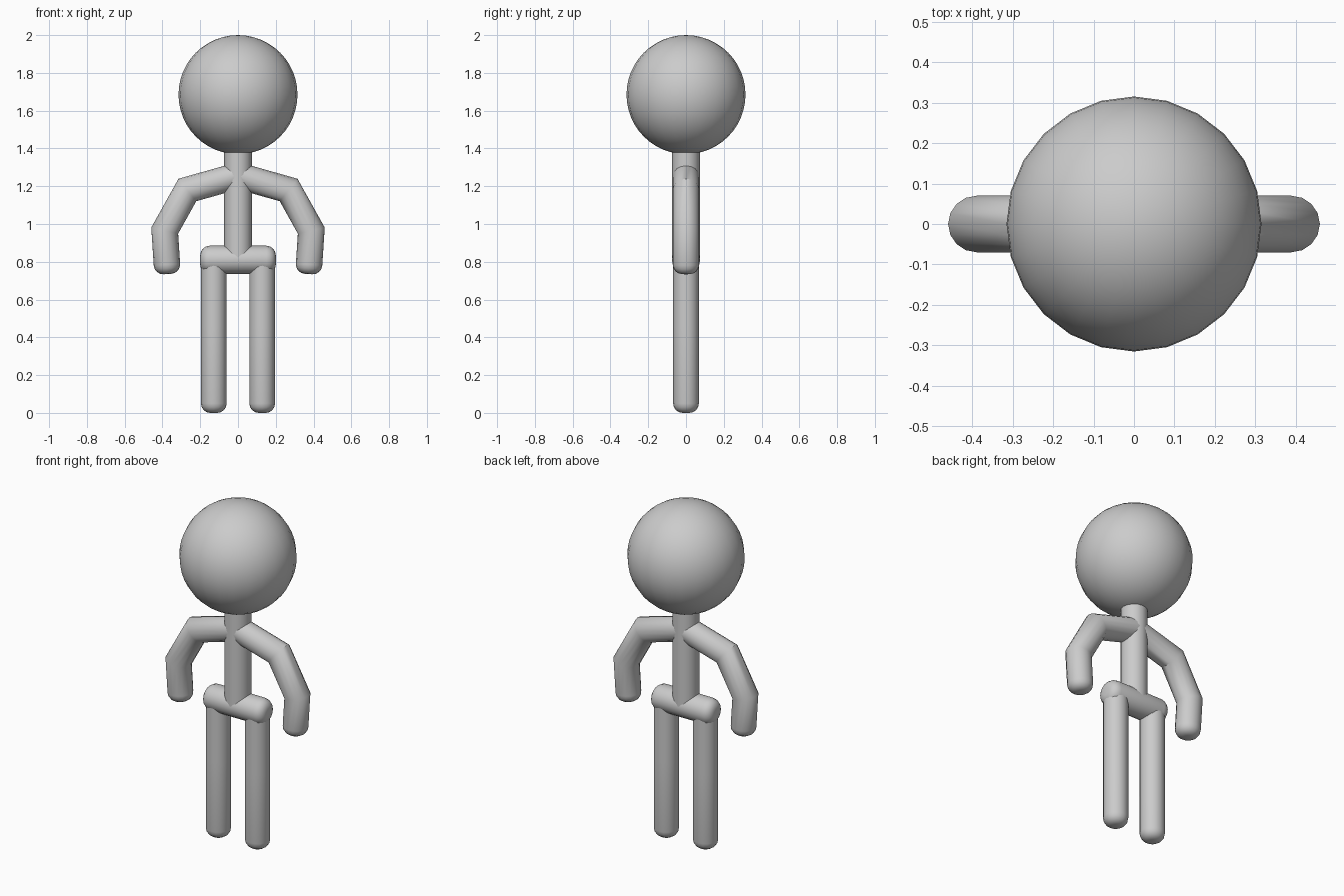
import bpy, bmesh, math
from mathutils import Vector

if "Cube" in bpy.data.objects:
    bpy.data.objects.remove(bpy.data.objects["Cube"])

SIDES = 16
grey = bpy.data.materials.new("light_grey")
grey.diffuse_color = (0.6, 0.6, 0.6, 1)
grey.use_nodes = True
grey.node_tree.nodes["Principled BSDF"].inputs["Base Color"].default_value = grey.diffuse_color


def finish(name, bm):
    bmesh.ops.recalc_face_normals(bm, faces=bm.faces)
    mesh = bpy.data.meshes.new(name)
    bm.to_mesh(mesh)
    bm.free()
    mesh.materials.append(grey)
    obj = bpy.data.objects.new(name, mesh)
    bpy.context.collection.objects.link(obj)
    for o in bpy.context.selected_objects:
        o.select_set(False)
    obj.select_set(True)
    bpy.context.view_layer.objects.active = obj
    bpy.ops.object.shade_smooth_by_angle(angle=math.radians(40))
    return obj


def tube(name, path, radius, round_start=True, round_end=True, bevel=0.05):
    """Round tube along (x, z) points with mitred bends and softly rounded ends."""
    pts = [Vector((x, 0, z)) for x, z in path]
    dirs = [(b - a).normalized() for a, b in zip(pts, pts[1:])]
    y = Vector((0, 1, 0))
    arc = [math.radians(a) for a in (0, 22.5, 45, 67.5, 90)]
    rings = []  # centre, in-plane axis, in-plane radius, y radius

    def end_cap(p, d, outward, rounded):
        side = y.cross(d)
        if not rounded:
            return [(p, side, radius, radius)]
        out = []
        for a in arc:
            r = radius - bevel * (1 - math.cos(a))
            out.append((p + d * outward * bevel * (math.sin(a) - 1), side, r, r))
        return out

    rings += reversed(end_cap(pts[0], dirs[0], -1, round_start))
    for i in range(1, len(pts) - 1):
        t = (dirs[i - 1] + dirs[i]).normalized()
        rings.append((pts[i], y.cross(t), radius / t.dot(dirs[i]), radius))
    rings += end_cap(pts[-1], dirs[-1], 1, round_end)

    bm = bmesh.new()
    loops = []
    for c, side, rs, ry in rings:
        loops.append([bm.verts.new(c + side * rs * math.cos(k * math.tau / SIDES)
                                   + y * ry * math.sin(k * math.tau / SIDES))
                      for k in range(SIDES)])
    for a, b in zip(loops, loops[1:]):
        for k in range(SIDES):
            n = (k + 1) % SIDES
            bm.faces.new((a[k], a[n], b[n], b[k]))
    bm.faces.new(loops[0])
    bm.faces.new(loops[-1])
    return finish(name, bm)


# Head
bm = bmesh.new()
bmesh.ops.create_uvsphere(bm, u_segments=24, v_segments=24, radius=0.315)
bmesh.ops.translate(bm, verts=bm.verts, vec=(0, 0, 1.685))
finish("head", bm)

# Torso and hips
tube("spine", [(0, 0.80), (0, 1.42)], 0.073, False, False)
tube("pelvis", [(-0.2, 0.81), (0.2, 0.81)], 0.075)

# Limbs on both sides
for s, label in ((-1, "left"), (1, "right")):
    tube(label + "_arm", [(0, 1.256), (s * 0.268, 1.18), (s * 0.388, 0.965),
                          (s * 0.373, 0.735)], 0.07, round_start=False)
    tube(label + "_leg", [(s * 0.128, 0.80), (s * 0.128, 0.46), (s * 0.128, 0)],
         0.068, round_start=False)
